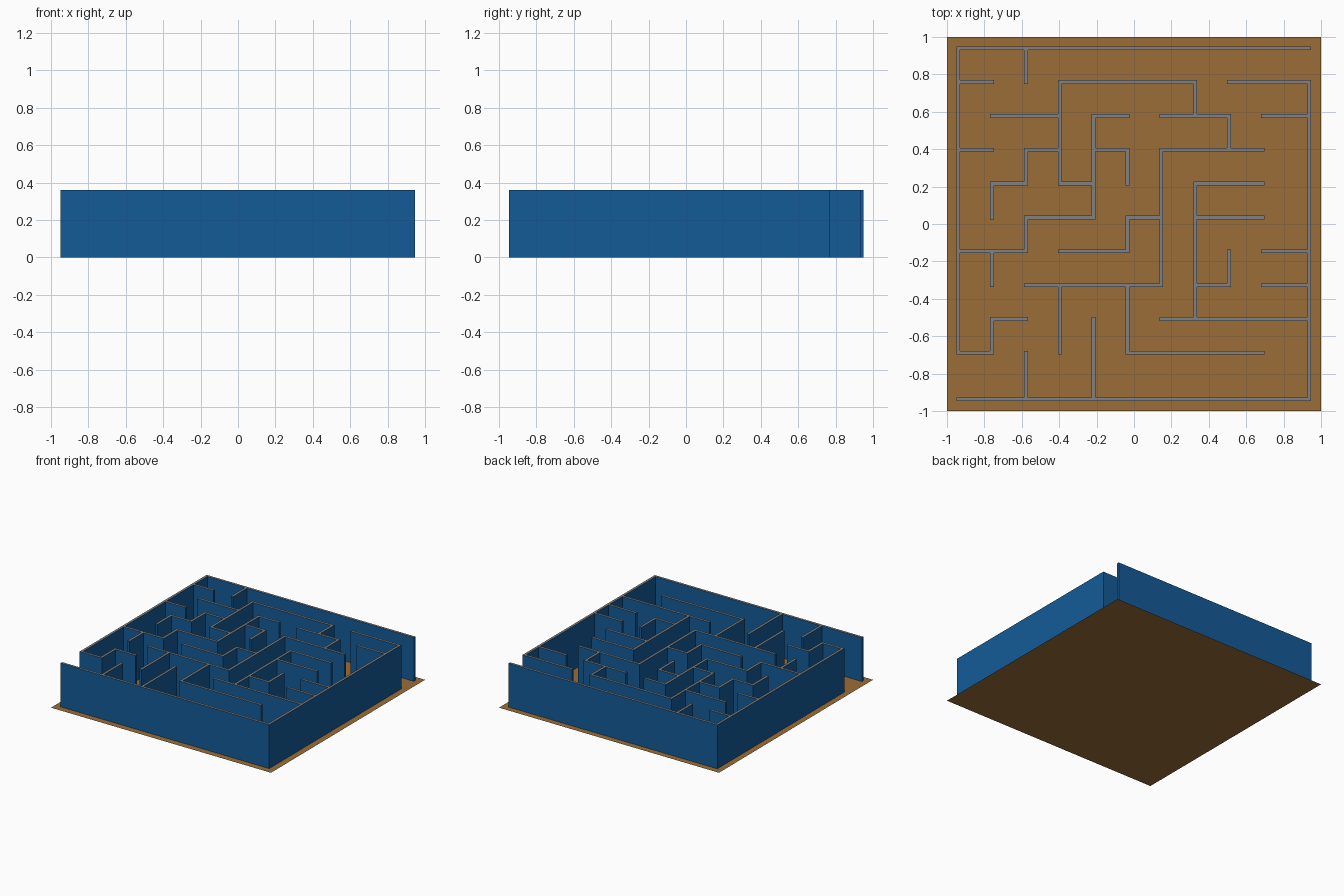
import bpy, bmesh

if "Cube" in bpy.data.objects:
    bpy.data.objects.remove(bpy.data.objects["Cube"])

HEIGHT, HALF, PITCH = 0.36, 0.01, 0.181

# Grid lines the walls follow: even pitch with a wider last lane
XS = [-0.94 + PITCH * i for i in range(10)] + [0.937]
YS = [0.94 - PITCH * i for i in range(10)] + [-0.937]

# Wall runs along each row (left to right) and column (back to front)
ROWS = {
    0: [(0, 10)],
    1: [(0, 1), (3, 7), (8, 10)],
    2: [(1, 3), (4, 5), (6, 8), (9, 10)],
    3: [(0, 1), (2, 3), (4, 5), (6, 9)],
    4: [(1, 2), (3, 4), (7, 9)],
    5: [(2, 4), (5, 6), (7, 9)],
    6: [(0, 2), (3, 5), (9, 10)],
    7: [(2, 6), (7, 8), (9, 10)],
    8: [(1, 2), (6, 10)],
    9: [(0, 1), (5, 9)],
    10: [(0, 10)],
}
COLS = {
    0: [(0, 9)],
    1: [(4, 5), (6, 7), (8, 9)],
    2: [(0, 1), (3, 4), (5, 6), (9, 10)],
    3: [(1, 4), (7, 9)],
    4: [(2, 5), (8, 10)],
    5: [(3, 4), (5, 6), (7, 9)],
    6: [(3, 7)],
    7: [(1, 2), (4, 8)],
    8: [(2, 3), (6, 7)],
    10: [(1, 10)],
}


def material(name, color):
    mat = bpy.data.materials.new(name)
    mat.diffuse_color = (*color, 1)
    mat.use_nodes = True
    mat.node_tree.nodes["Principled BSDF"].inputs["Base Color"].default_value = mat.diffuse_color
    return mat


def make_object(name, bm, mats):
    mesh = bpy.data.meshes.new(name)
    bm.to_mesh(mesh)
    bm.free()
    for mat in mats:
        mesh.materials.append(mat)
    obj = bpy.data.objects.new(name, mesh)
    bpy.context.collection.objects.link(obj)


# Floor: a thin flat sheet
bm = bmesh.new()
bmesh.ops.create_grid(bm, x_segments=1, y_segments=1, size=1)
make_object("floor", bm, [material("brown", (0.33, 0.155, 0.04))])

# Wall footprint: even cells are wall thickness, odd cells the lanes between
cells = set()
for r, runs in ROWS.items():
    for a, b in runs:
        cells.update((i, 2 * r) for i in range(2 * a, 2 * b + 1))
for c, runs in COLS.items():
    for a, b in runs:
        cells.update((2 * c, j) for j in range(2 * a, 2 * b + 1))

ex = [x + s for x in XS for s in (-HALF, HALF)]
ey = [y + s for y in YS for s in (HALF, -HALF)]
bm = bmesh.new()
verts = {}


def corner(i, j):
    if (i, j) not in verts:
        verts[i, j] = bm.verts.new((ex[i], ey[j], 0))
    return verts[i, j]


for i, j in sorted(cells):
    bm.faces.new((corner(i, j), corner(i, j + 1), corner(i + 1, j + 1), corner(i + 1, j)))

# Walls: raise the footprint; grey tops, blue sides, bottoms closed by the floor
footprint = bm.faces[:]
raised = bmesh.ops.extrude_face_region(bm, geom=footprint)["geom"]
tops = [g for g in raised if isinstance(g, bmesh.types.BMFace)]
bmesh.ops.translate(bm, vec=(0, 0, HEIGHT),
                    verts=[g for g in raised if isinstance(g, bmesh.types.BMVert)])
old = [f for f in bm.faces if all(v.co.z < 0.001 for v in f.verts)]
bmesh.ops.delete(bm, geom=old, context='FACES')
for f in tops:
    f.material_index = 1
bm.normal_update()
make_object("maze_walls", bm, [material("blue", (0.007, 0.105, 0.31)),
                               material("grey", (0.22, 0.22, 0.22))])
